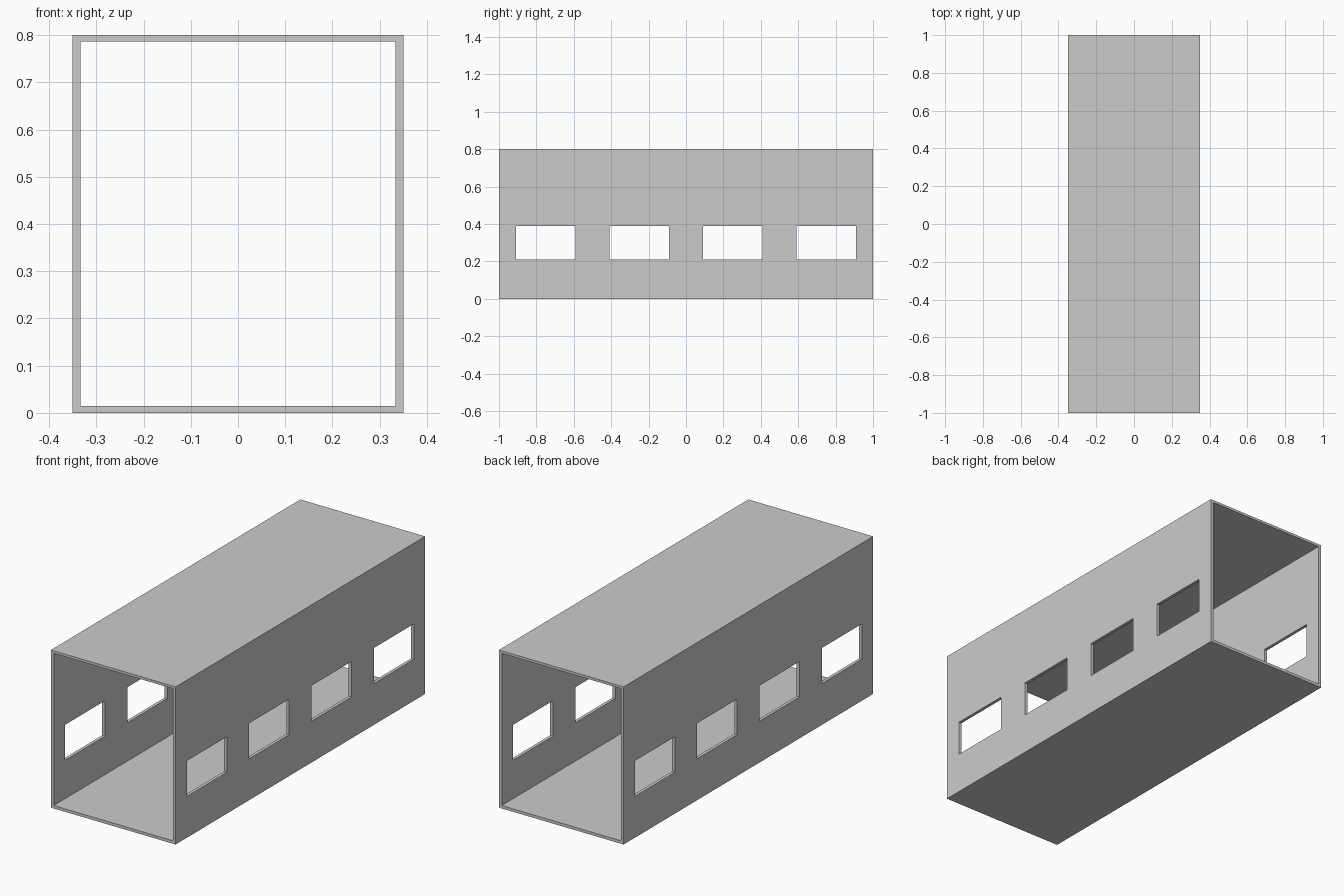
import bpy, bmesh
from mathutils import Matrix

if "Cube" in bpy.data.objects:
    bpy.data.objects.remove(bpy.data.objects["Cube"])

W, H, HALF = 0.35, 0.80, 1.0
SIDE, FLOOR, ROOF = 0.016, 0.015, 0.013


def make_object(name, bm):
    bmesh.ops.recalc_face_normals(bm, faces=bm.faces)
    mesh = bpy.data.meshes.new(name)
    bm.to_mesh(mesh)
    bm.free()
    obj = bpy.data.objects.new(name, mesh)
    bpy.context.collection.objects.link(obj)
    return obj


def rectangle(x, z0, z1):
    return [(-x, z0), (x, z0), (x, z1), (-x, z1)]


# Open-ended rectangular shell: frame profile extruded along y
bm = bmesh.new()
outer, inner = ([bm.verts.new((x, -HALF, z)) for x, z in loop] for loop in
                (rectangle(W, 0, H), rectangle(W - SIDE, FLOOR, H - ROOF)))
frame = []
for i in range(4):
    j = (i + 1) % 4
    frame.append(bm.faces.new((outer[i], outer[j], inner[j], inner[i])))
result = bmesh.ops.extrude_face_region(bm, geom=frame, use_keep_orig=True)
moved = [v for v in result["geom"] if isinstance(v, bmesh.types.BMVert)]
bmesh.ops.translate(bm, verts=moved, vec=(0, 2 * HALF, 0))
shell = make_object("tunnel_shell", bm)

# Four window openings cut through both side walls
bm = bmesh.new()
for y in (-0.75, -0.25, 0.25, 0.75):
    bmesh.ops.create_cube(bm, size=1, matrix=Matrix.Translation((0, y, 0.30))
                          @ Matrix.Diagonal((1.0, 0.32, 0.18, 1)))
cutter = make_object("window_cutter", bm)
cutter.hide_render = True

cut = shell.modifiers.new("windows", 'BOOLEAN')
cut.operation = 'DIFFERENCE'
cut.solver = 'EXACT'
cut.object = cutter

# Apply the cut and remove the helper
bpy.context.view_layer.objects.active = shell
shell.select_set(True)
bpy.ops.object.modifier_apply(modifier=cut.name)
bpy.data.objects.remove(cutter)
